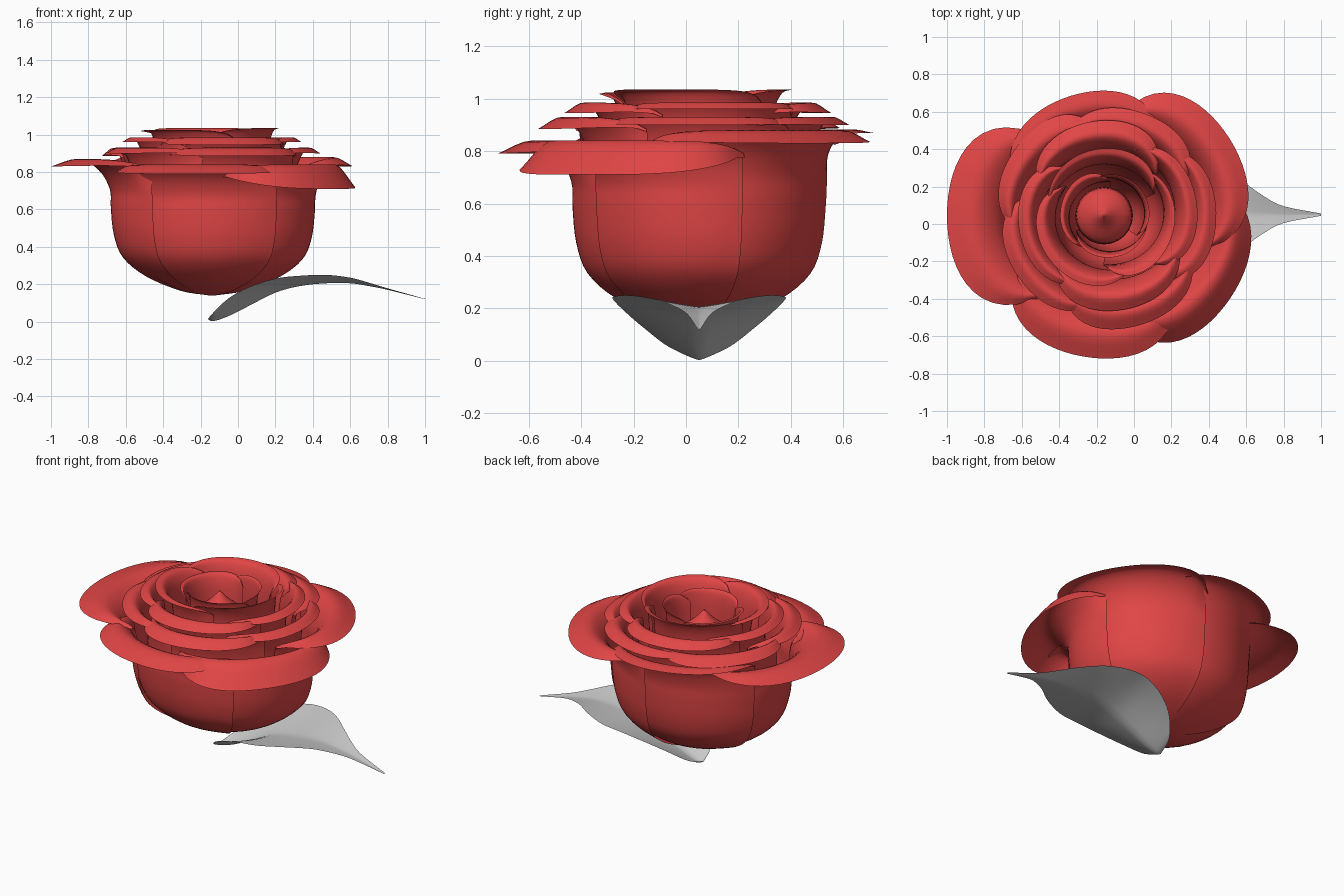
import bpy, math
from mathutils import Vector

if "Cube" in bpy.data.objects:
    bpy.data.objects.remove(bpy.data.objects["Cube"])

RED = bpy.data.materials.new("petal_red")
RED.diffuse_color = (0.75, 0.06, 0.06, 1)
RED.use_nodes = True
RED.node_tree.nodes["Principled BSDF"].inputs["Base Color"].default_value = RED.diffuse_color
CX, CY = -0.14, 0.045


def grid_object(name, rows, mat=None):
    """Smooth surface from a grid of points."""
    n = len(rows[0])
    verts = [p for row in rows for p in row]
    faces = [(i * n + j, (i + 1) * n + j, (i + 1) * n + j + 1, i * n + j + 1)
             for i in range(len(rows) - 1) for j in range(n - 1)]
    me = bpy.data.meshes.new(name)
    me.from_pydata(verts, [], faces)
    me.polygons.foreach_set("use_smooth", [True] * len(faces))
    if mat:
        me.materials.append(mat)
    ob = bpy.data.objects.new(name, me)
    bpy.context.collection.objects.link(ob)
    return ob


def spline(pts, steps):
    """Catmull-Rom curve through the points."""
    pts = [Vector(p) for p in pts]
    ext = [2 * pts[0] - pts[1]] + pts + [2 * pts[-1] - pts[-2]]
    out = []
    for i in range(1, len(ext) - 2):
        a, b, c, d = ext[i - 1:i + 3]
        for s in range(steps):
            t = s / steps
            out.append(0.5 * (2 * b + (c - a) * t + (2 * a - 5 * b + 4 * c - d) * t * t
                              + (3 * b - a - 3 * c + d) * t ** 3))
    return out + [pts[-1]]


CUP = [(.03, .14), (.31, .165), (.65, .24), (.88, .34), (.97, .46), (1, .6), (1.01, .7)]


def petal(name, ang, half, rc, reach, peak, rim, base=0.14, oval=0.88, tuck=0.03):
    """Cupped petal: wall radius rc, lip curling out to reach, from peak to rim height."""
    rows = []
    n = 28
    for i in range(n + 1):
        u = 2 * i / n - 1
        th = math.radians(ang + half * u)
        c, s = math.cos(th), math.sin(th)
        wall = rc / math.sqrt(c * c + (s / oval) ** 2) * (1 + tuck * u)
        f = max(0.12, 1 - abs(u) ** 4)
        d = (reach - wall) * f
        top = peak - 0.05 * abs(u) ** 6
        lip = top + (rim - peak) * f
        k = (top - base) / 0.72
        prof = [(r * wall, base + (z - .14) * k) for r, z in CUP]
        prof += [(wall + .2 * d, top - .06 * k), (wall + .55 * d, top), (wall + d, lip)]
        rows.append([(CX + p.x * c, CY + p.x * s, p.y) for p in spline(prof, 4)])
    return grid_object(name, rows, RED)


# Outer petals, each with its own reach and droop
OUTER = [(180, .86, .87, .83), (107, .67, .88, .87), (32, .77, .88, .83),
         (-34, .79, .84, .71), (-100, .765, .84, .79)]
for i, (a, reach, peak, rim) in enumerate(OUTER):
    petal(f"outer_petal_{i+1}", a, 52, .54, reach, peak, rim)

# Inner rings: count, start angle, half width, wall, reach, peak, rim, base
RINGS = [("second", 5, 70, 50, .44, .58, .93, .90, .165),
         ("third", 4, 10, 60, .36, .48, .985, .96, .19),
         ("fourth", 3, 100, 75, .29, .36, 1.02, 1.035, .22),
         ("inner", 3, 40, 75, .2, .225, .99, 1.01, .25)]
for label, count, start, half, rc, reach, peak, rim, base in RINGS:
    for i in range(count):
        petal(f"{label}_petal_{i+1}", start + 360 / count * i, half, rc,
              reach + (.03 if i % 2 else 0), peak, rim - (.015 if i % 2 else 0),
              base, .95, .07)

# Central bud
bud = spline([(.01, .3), (.1, .4), (.15, .6), (.15, .8), (.13, .86), (.06, .92), (.005, .98)], 3)
grid_object("center_bud", [[(CX - .02 + p.x * math.cos(t), CY + p.x * math.sin(t), p.y) for p in bud]
                           for t in (math.tau * k / 24 for k in range(25))], RED)

# Leaf: x, half width, midrib height, edge height
LEAF = [(-.16, .005, .012, .015), (-.13, .11, .003, .05), (-.05, .21, .03, .125),
        (.06, .28, .085, .185), (.2, .325, .155, .23), (.33, .325, .19, .245),
        (.47, .265, .205, .25), (.6, .165, .205, .235), (.7, .095, .19, .208),
        (.8, .045, .17, .178), (1, .006, .12, .122)]
mids = spline([(x, w, m) for x, w, m, e in LEAF], 4)
edges = spline([(x, w, e) for x, w, m, e in LEAF], 4)
rows = []
for m, e in zip(mids, edges):
    rows.append([(m.x, .05 + m.y * v, m.z + (e.z - m.z) * abs(v) ** 1.2)
                 for v in (k / 8 - 1 for k in range(17))])
grid_object("leaf", rows)
